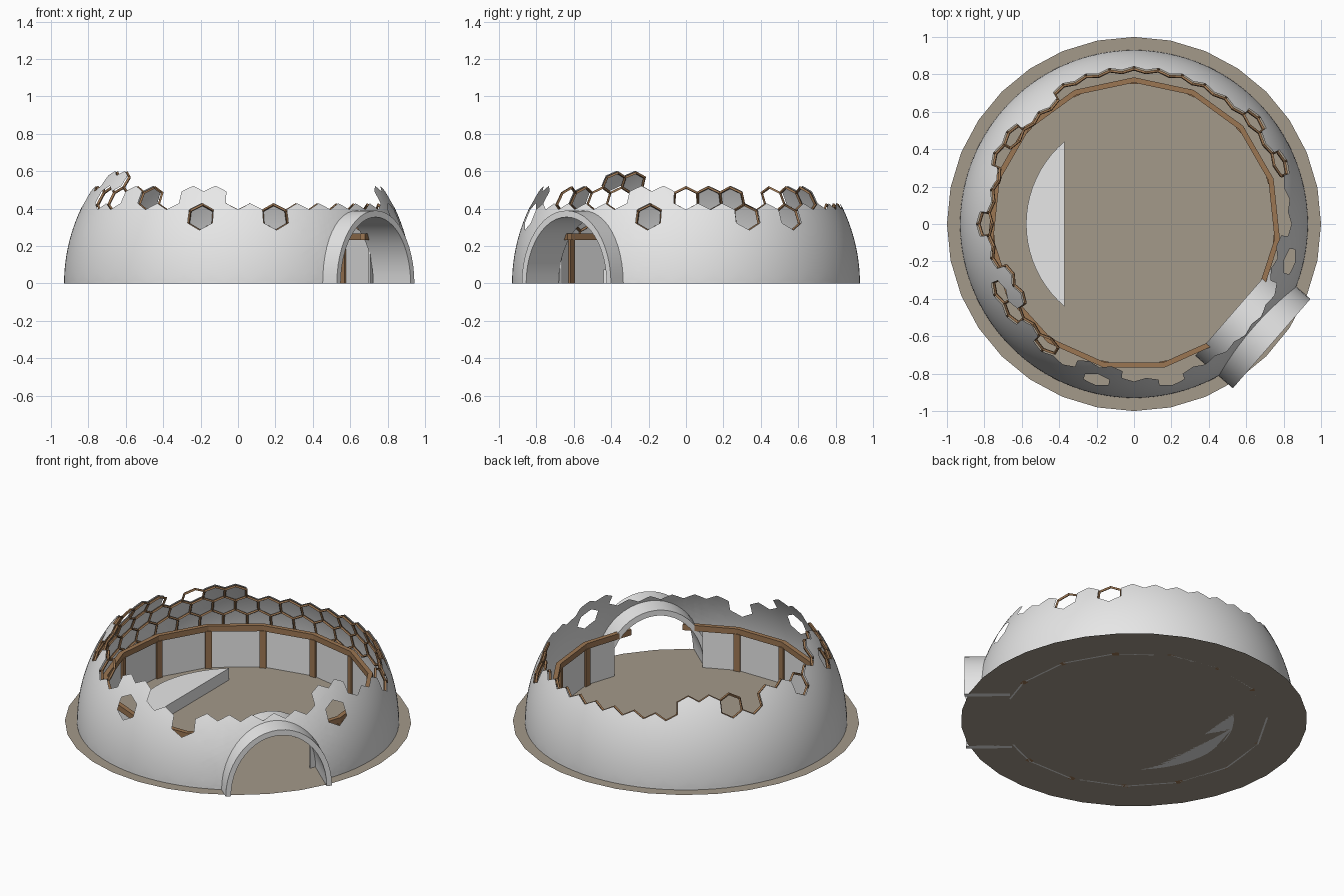
import bpy, bmesh, math, random
from mathutils import Vector, Matrix

if "Cube" in bpy.data.objects:
    bpy.data.objects.remove(bpy.data.objects["Cube"])
random.seed(4)


def material(name, rgb):
    m = bpy.data.materials.new(name)
    m.use_nodes = True
    m.diffuse_color = (*rgb, 1)
    m.node_tree.nodes["Principled BSDF"].inputs["Base Color"].default_value = (*rgb, 1)
    return m


WHITE = material("pale plaster", (0.8, 0.8, 0.8))
WOOD = material("brown wood", (0.33, 0.18, 0.085))
EARTH = material("grey brown earth", (0.37, 0.32, 0.255))


def finish(name, bm, mat, smooth=False):
    mesh = bpy.data.meshes.new(name)
    bm.to_mesh(mesh)
    bm.free()
    mesh.materials.append(mat)
    ob = bpy.data.objects.new(name, mesh)
    bpy.context.collection.objects.link(ob)
    if smooth:
        bpy.ops.object.select_all(action="DESELECT")
        bpy.context.view_layer.objects.active = ob
        ob.select_set(True)
        bpy.ops.object.shade_smooth_by_angle(angle=math.radians(35))
    return ob


def add_box(bm, center, size, angle):
    mat = Matrix.Translation(center) @ Matrix.Rotation(angle, 4, "Z") @ Matrix.Diagonal((*size, 1))
    bmesh.ops.create_cube(bm, size=1, matrix=mat)


def polar(r, angle, z=0):
    return Vector((r * math.cos(angle), r * math.sin(angle), z))


# Hexagon grid wrapped round the dome so the cells stay regular
R, COUNT = 0.93, 40
W = math.tau / COUNT
ROW = W * math.sqrt(3) / 2


def on_sphere(az, y, r):
    return Vector((math.cos(az) / math.cosh(y), math.sin(az) / math.cosh(y), math.tanh(y))) * r


def add_cell(bm, row, i, r):
    az, y = (i + 0.5 * (row % 2)) * W, row * ROW
    ring = []
    for k in range(6):
        a = math.radians(30 + 60 * k)
        s = W / math.sqrt(3)
        ring.append(bm.verts.new(on_sphere(az + s * math.cos(a), y + s * math.sin(a), r)))
    bm.faces.new(ring)


# Height of the broken rim every 15 degrees, counter-clockwise from +x
RIM = [.44, .42, .42, .42, .46, .47, .46, .48, .48, .52, .48, .52,
       .54, .60, .61, .58, .47, .53, .46, .48, .43, .42, .42, .50]
HOLES = {(3, -12), (3, -9), (3, -2), (3, 2), (3, 4), (4, -16), (4, -17), (4, -14), (4, -20), (4, 16)}
HOLES = {(row, i % COUNT) for row, i in HOLES}


def rim_height(az):
    f = math.degrees(az) % 360 / 15
    a, t = int(f), f % 1
    return RIM[a % 24] * (1 - t) + RIM[(a + 1) % 24] * t


shell, lattice = bmesh.new(), bmesh.new()
for row in range(-1, 8):
    for i in range(COUNT):
        az = (i + 0.5 * (row % 2)) * W
        z = R * math.tanh(row * ROW)
        hole = (row, i) in HOLES
        kept = row < 3 or z < rim_height(az) - 0.02 + random.uniform(-0.04, 0.04)
        if kept and not hole:
            add_cell(shell, row, i, R)
        if row >= 2 and (kept or hole) and 14 < math.degrees(az) < 236:
            add_cell(lattice, row, i, R - 0.016)

# Doorway frame of reference and arch section
DOOR = math.radians(-41)
OUT, SIDE = polar(1, DOOR), polar(1, DOOR + math.pi / 2)
STEPS = 24


def arch(half_width, height, d):
    return [OUT * d + SIDE * half_width * math.cos(math.pi * k / STEPS)
            + Vector((0, 0, height * math.sin(math.pi * k / STEPS))) for k in range(STEPS + 1)]


# Dome shell: rounded cells, trimmed at the ground and at the doorway
bmesh.ops.remove_doubles(shell, verts=shell.verts, dist=0.002)
bmesh.ops.bisect_plane(shell, geom=shell.verts[:] + shell.edges[:] + shell.faces[:],
                       plane_co=(0, 0, 0), plane_no=(0, 0, 1), clear_inner=True)
bmesh.ops.poke(shell, faces=shell.faces[:])
bmesh.ops.subdivide_edges(shell, edges=shell.edges[:], cuts=1, use_grid_fill=True)
for v in shell.verts:
    v.co = v.co.normalized() * R


def near_door(face):
    c = face.calc_center_median()
    return c.dot(OUT) > 0.6 and abs(c.dot(SIDE)) < 0.42


section = arch(0.3, 0.375, 0)
normals = []
for a, b in zip(section, section[1:]):
    n = (b - a).cross(OUT).normalized()
    if n.dot(a) < 0:
        n = -n
    normals.append((a, n))
    faces = [f for f in shell.faces if near_door(f)]
    geom = set(faces)
    for f in faces:
        geom.update(f.edges)
        geom.update(f.verts)
    bmesh.ops.bisect_plane(shell, geom=list(geom), plane_co=a, plane_no=n)
inside = [f for f in shell.faces if near_door(f)
          and all((f.calc_center_median() - a).dot(n) < 1e-5 for a, n in normals)]
bmesh.ops.delete(shell, geom=inside, context="FACES")
finish("dome_shell", shell, WHITE, True)

# Wooden hexagon lattice lining the dome
bmesh.ops.remove_doubles(lattice, verts=lattice.verts, dist=0.002)
frame = finish("hexagon_lattice", lattice, WOOD)
wire = frame.modifiers.new("struts", "WIREFRAME")
wire.thickness = 0.017
wire.use_boundary = True
wire.use_even_offset = False

# Entrance tunnel with a thick arched wall
bm = bmesh.new()
loops = [[bm.verts.new(p) for p in arch(hw, h, d)]
         for hw, h, d in ((.316, .39, .71), (.316, .39, .975), (.285, .355, .975), (.285, .355, .71))]
for k in range(4):
    a, b = loops[k], loops[(k + 1) % 4]
    for j in range(STEPS):
        bm.faces.new((a[j], a[j + 1], b[j + 1], b[j]))
for j in (0, STEPS):
    bm.faces.new([loop[j] for loop in loops])
bmesh.ops.recalc_face_normals(bm, faces=bm.faces[:])
finish("entrance_tunnel", bm, WHITE, True)

# Inner wall: fifteen-sided ring of posts, beams and panels, open at the door
SIDES, WALL = 15, 0.77
STEP = math.tau / SIDES
START = math.radians(-30)
beams, posts, panels = bmesh.new(), bmesh.new(), bmesh.new()
for k in range(SIDES - 1):
    a0, a1 = START + k * STEP, START + (k + 1) * STEP
    p, q = polar(WALL, a0), polar(WALL, a1)
    along = math.atan2(q.y - p.y, q.x - p.x)
    add_box(beams, (p + q) / 2 + Vector((0, 0, .25)), ((q - p).length + .006, .028, .036), along)
    if k > 0:
        add_box(posts, polar(WALL - .005, a0, .118), (.032, .04, .236), a0)
    # end panels stop at the tunnel wall
    pp = p.lerp(q, 0.35) if k == 0 else p
    qq = q.lerp(p, 0.35) if k == SIDES - 2 else q
    add_box(panels, (pp + qq) / 2 + Vector((0, 0, .118)), ((qq - pp).length, .01, .236), along)
finish("ring_beams", beams, WOOD)
finish("wall_posts", posts, WOOD)
finish("wall_panels", panels, WHITE)

# Low platform shaped as a circle segment
bm = bmesh.new()
half = math.atan2(.44, .37)
outline = [bm.verts.new(polar(.577, math.pi - half + 2 * half * k / 20)) for k in range(21)]
base = bm.faces.new(outline)
top = bmesh.ops.extrude_face_region(bm, geom=[base])
bmesh.ops.translate(bm, vec=(0, 0, .075),
                    verts=[v for v in top["geom"] if isinstance(v, bmesh.types.BMVert)])
bmesh.ops.recalc_face_normals(bm, faces=bm.faces[:])
finish("platform", bm, WHITE)

# Ground disc
bm = bmesh.new()
bmesh.ops.create_circle(bm, cap_ends=True, segments=32, radius=1)
finish("ground_disc", bm, EARTH)
